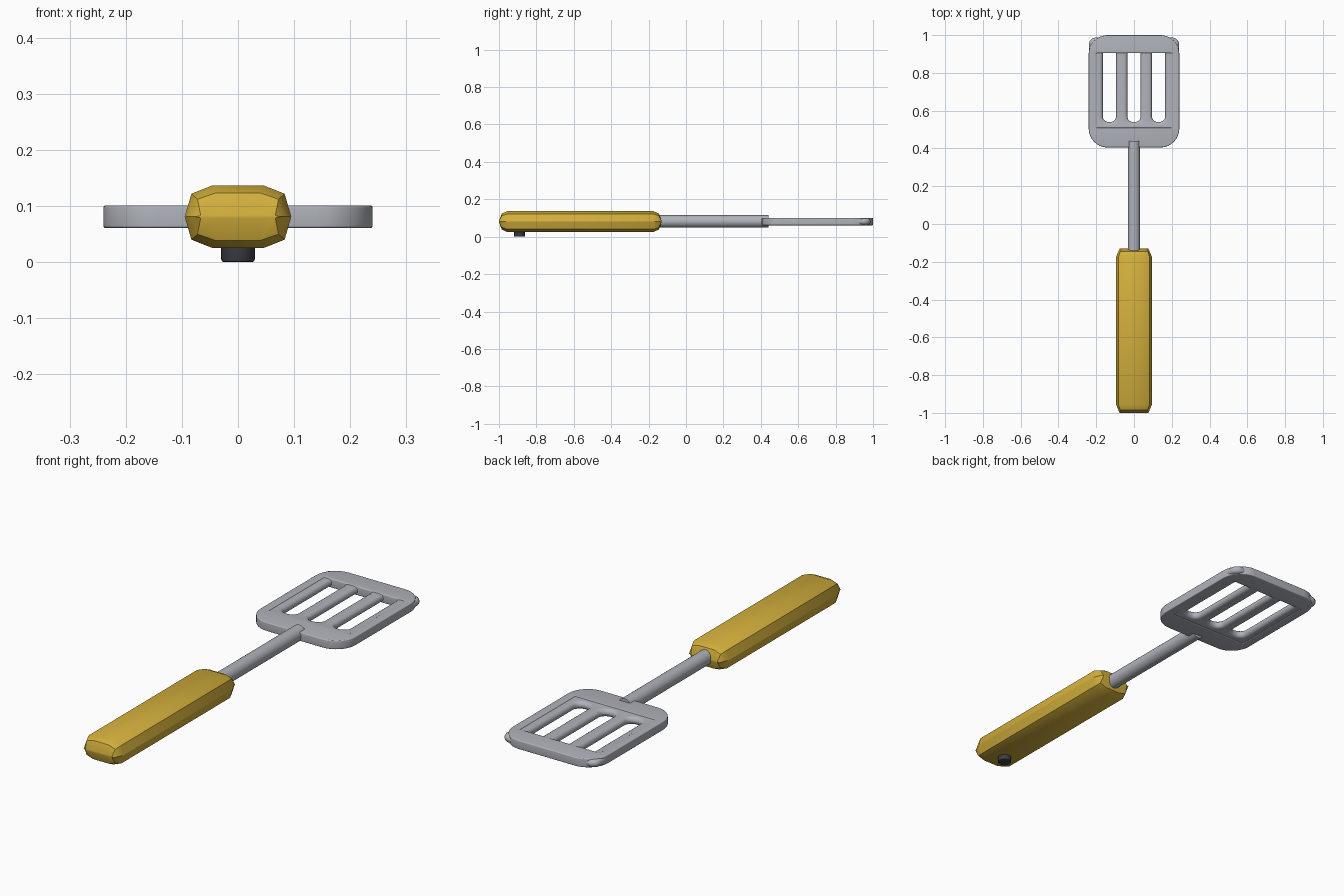
import bpy, bmesh, math
from mathutils import Vector, Matrix

if "Cube" in bpy.data.objects:
    bpy.data.objects.remove(bpy.data.objects["Cube"])


def material(name, rgb):
    m = bpy.data.materials.new(name)
    m.diffuse_color = (*rgb, 1)
    m.use_nodes = True
    m.node_tree.nodes["Principled BSDF"].inputs["Base Color"].default_value = m.diffuse_color
    return m


steel = material("steel grey", (0.43, 0.45, 0.49))
yellow = material("handle yellow", (0.65, 0.43, 0.045))
dark = material("dark grey", (0.045, 0.048, 0.06))


def finish(ob, mat, angle=30):
    ob.data.materials.clear()
    ob.data.materials.append(mat)
    bpy.ops.object.select_all(action='DESELECT')
    ob.select_set(True)
    bpy.context.view_layer.objects.active = ob
    bpy.ops.object.shade_smooth_by_angle(angle=math.radians(angle))


def rounded_rect(x0, x1, y0, y1, r, n=8):
    pts = []
    corners = ((x1 - r, y1 - r), (x0 + r, y1 - r), (x0 + r, y0 + r), (x1 - r, y0 + r))
    for k, (cx, cy) in enumerate(corners):
        for i in range(n + 1):
            a = math.pi / 2 * (k + i / n)
            pts.append((cx + r * math.cos(a), cy + r * math.sin(a)))
    return pts


def plate(name, outlines, z, half, bevel, mat):
    """Filled outline (first) with holes (rest), rounded edges."""
    cu = bpy.data.curves.new(name, 'CURVE')
    cu.dimensions = '2D'
    cu.fill_mode = 'BOTH'
    cu.extrude = half - bevel
    cu.bevel_depth = bevel
    cu.bevel_resolution = 3
    for pts in outlines:
        sp = cu.splines.new('POLY')
        sp.points.add(len(pts) - 1)
        for p, (x, y) in zip(sp.points, pts):
            p.co = (x, y, 0, 1)
        sp.use_cyclic_u = True
    ob = bpy.data.objects.new(name, cu)
    bpy.context.collection.objects.link(ob)
    ob.location.z = z
    bpy.ops.object.select_all(action='DESELECT')
    ob.select_set(True)
    bpy.context.view_layer.objects.active = ob
    bpy.ops.object.convert(target='MESH')
    ob = bpy.context.view_layer.objects.active
    bm = bmesh.new()
    bm.from_mesh(ob.data)
    bmesh.ops.remove_doubles(bm, verts=bm.verts, dist=1e-5)
    bmesh.ops.recalc_face_normals(bm, faces=bm.faces)
    bm.to_mesh(ob.data)
    bm.free()
    finish(ob, mat, 40)


# Blade frame with one large opening
b = 0.004
plate("blade_frame", [rounded_rect(-0.24 + b, 0.24 - b, 0.405 + b, 1 - b, 0.096),
                      rounded_rect(-0.2 - b, 0.2 + b, 0.51 - b, 0.905 + b, 0.008)],
      0.081, 0.02, b, steel)

# Rounded bars set slightly below the frame surface
b = 0.017
slots = [rounded_rect(c - 0.035 - b, c + 0.035 + b, 0.54 - b, 0.925 + b, 0.03 + b)
         for c in (-0.13, 0, 0.13)]
plate("blade_bars", [rounded_rect(-0.222, 0.222, 0.49, 0.97, 0.02)] + slots,
      0.081, 0.0175, b, steel)

# Shaft
bpy.ops.mesh.primitive_cylinder_add(vertices=24, radius=0.033, depth=0.61,
                                    location=(0, 0.135, 0.082),
                                    rotation=(math.pi / 2, 0, 0))
shaft = bpy.context.object
shaft.name = "shaft"
finish(shaft, steel)

# Handle: ten-sided section lofted along y, ends tapering to a soft wedge
section = [(0.045, 0.056), (0.083, 0.041), (0.095, 0), (0.083, -0.041), (0.045, -0.056)]
section += [(-x, z) for x, z in reversed(section)]
half_rings = [(0.435, 0.8, 0.05), (0.42, 0.87, 0.76), (0.39, 1, 1)]
rings = half_rings + [(-d, sx, sz) for d, sx, sz in reversed(half_rings)]
bm = bmesh.new()
loops = [[bm.verts.new((x * sx, -0.565 - d, 0.081 + z * sz)) for x, z in section]
         for d, sx, sz in rings]
for p, q in zip(loops, loops[1:]):
    for i in range(10):
        j = (i + 1) % 10
        bm.faces.new((p[i], p[j], q[j], q[i]))
bm.faces.new(loops[0])
bm.faces.new(loops[-1])
bmesh.ops.recalc_face_normals(bm, faces=bm.faces)
me = bpy.data.meshes.new("handle")
bm.to_mesh(me)
bm.free()
handle = bpy.data.objects.new("handle", me)
bpy.context.collection.objects.link(handle)
finish(handle, yellow)

# Small foot under the handle end
bpy.ops.mesh.primitive_cylinder_add(vertices=12, radius=0.03, depth=0.05,
                                    location=(0, -0.89, 0.025))
foot = bpy.context.object
foot.name = "handle_foot"
bm = bmesh.new()
bm.from_mesh(foot.data)
rim = [e for e in bm.edges if all(v.co.z < 0 for v in e.verts)]
bmesh.ops.bevel(bm, geom=rim, offset=0.005, segments=2, affect='EDGES', profile=0.5)
bm.to_mesh(foot.data)
bm.free()
finish(foot, dark)
